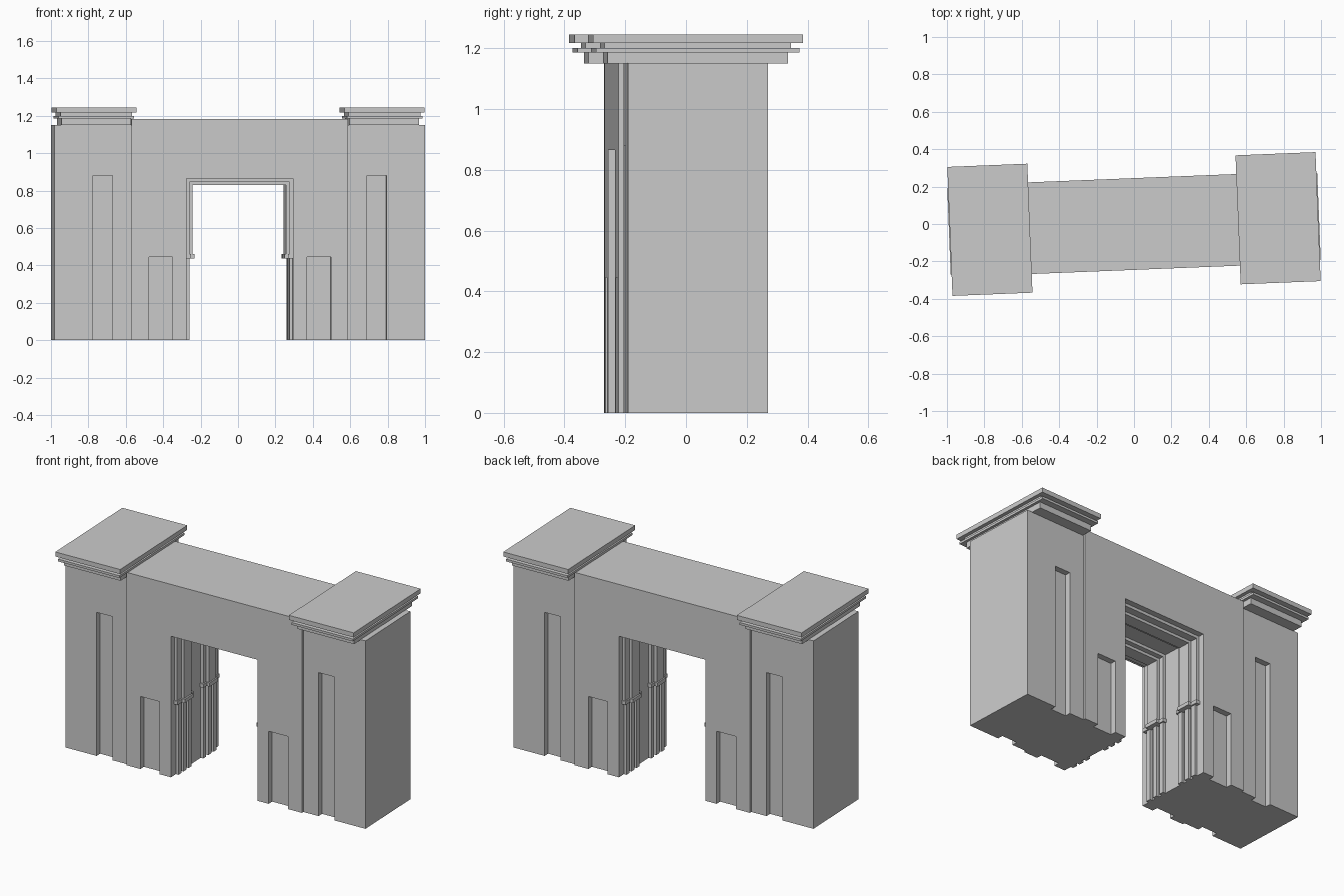
import bpy, bmesh, math
from mathutils import Matrix

if "Cube" in bpy.data.objects:
    bpy.data.objects.remove(bpy.data.objects["Cube"])

ROT = Matrix.Rotation(math.radians(2.3), 4, 'Z')  # whole gate is turned slightly


def add_box(bm, x0, x1, y0, y1, z0, z1):
    c = Matrix.Translation(((x0 + x1) / 2, (y0 + y1) / 2, (z0 + z1) / 2))
    s = Matrix.Diagonal((abs(x1 - x0), abs(y1 - y0), abs(z1 - z0), 1))
    bmesh.ops.create_cube(bm, size=1, matrix=ROT @ c @ s)


def make(name, boxes):
    bm = bmesh.new()
    for b in boxes:
        add_box(bm, *b)
    me = bpy.data.meshes.new(name)
    bm.to_mesh(me)
    bm.free()
    ob = bpy.data.objects.new(name, me)
    bpy.context.collection.objects.link(ob)
    return ob


def cut(ob, boxes):
    cutter = make(ob.name + "_cutter", boxes)
    cutter.hide_render = True
    mod = ob.modifiers.new("cut", 'BOOLEAN')
    mod.operation = 'DIFFERENCE'
    mod.solver = 'EXACT'
    mod.object = cutter
    bpy.context.view_layer.objects.active = ob
    bpy.ops.object.modifier_apply(modifier=mod.name)
    bpy.data.objects.remove(cutter, do_unlink=True)


WALL, TOWER, NICHE = 0.245, 0.231, 0.035  # half depths, niche depth


def niches(x0, x1, top, half):
    # matching recesses on front and back, both sides of the gate
    return [(min(sx * x0, sx * x1), max(sx * x0, sx * x1),
             min(sy * (half - NICHE), sy * 0.4), max(sy * (half - NICHE), sy * 0.4),
             -0.1, top) for sx in (-1, 1) for sy in (-1, 1)]


# central wall with doorway and low niches
wall = make("central_wall", [(-0.58, 0.58, -WALL, WALL, 0, 1.183)])
cut(wall, [(-0.285, 0.285, -0.5, 0.5, -0.1, 0.865)] + niches(0.36, 0.487, 0.445, WALL))

# end towers with tall niches
for side, s in (("left", -1), ("right", 1)):
    a, b = sorted((s * 0.58, s * 0.99))
    tower = make(side + "_tower", [(a, b, -TOWER, TOWER, 0, 1.152)])
    cut(tower, [n for n in niches(0.68, 0.785, 0.88, TOWER) if n[0] * s > 0])

    # stepped cornice: half width, half depth, bottom, top
    tiers = [(0.186, 0.297, 1.15, 1.186), (0.202, 0.335, 1.186, 1.2),
             (0.192, 0.307, 1.2, 1.217), (0.214, 0.345, 1.217, 1.245)]
    c = s * 0.771
    make(side + "_cornice", [(c - w, c + w, -d, d, z0, z1) for w, d, z0, z1 in tiers])

# doorway mouldings near the front and back faces
for face, f in (("front", -1), ("back", 1)):
    frame, ribs, corbels = [], [], []
    # stepped upper moulding: inner half width, soffit height, near and far depth
    for x, z, d0, d1 in ((0.268, 0.847, 0.06, 0.21), (0.25, 0.83, 0.09, 0.165)):
        y0, y1 = sorted((f * d0, f * d1))
        frame.append((-0.286, 0.286, y0, y1, z, 0.866))
        for s in (-1, 1):
            a, b = sorted((s * x, s * 0.286))
            frame.append((a, b, y0, y1, 0.455, z))
    for s in (-1, 1):
        # slim shafts below
        for d in (0.075, 0.128, 0.18):
            a, b = sorted((s * 0.268, s * 0.286))
            ribs.append((a, b, f * d - 0.015, f * d + 0.015, 0, 0.44))
        # small corbels between shafts and moulding
        for x, d0, d1 in ((0.26, 0.052, 0.216), (0.241, 0.084, 0.172)):
            y0, y1 = sorted((f * d0, f * d1))
            a, b = sorted((s * x, s * 0.286))
            corbels.append((a, b, y0, y1, 0.438, 0.46))
    make(face + "_door_moulding", frame)
    make(face + "_door_shafts", ribs)
    make(face + "_door_corbels", corbels)
